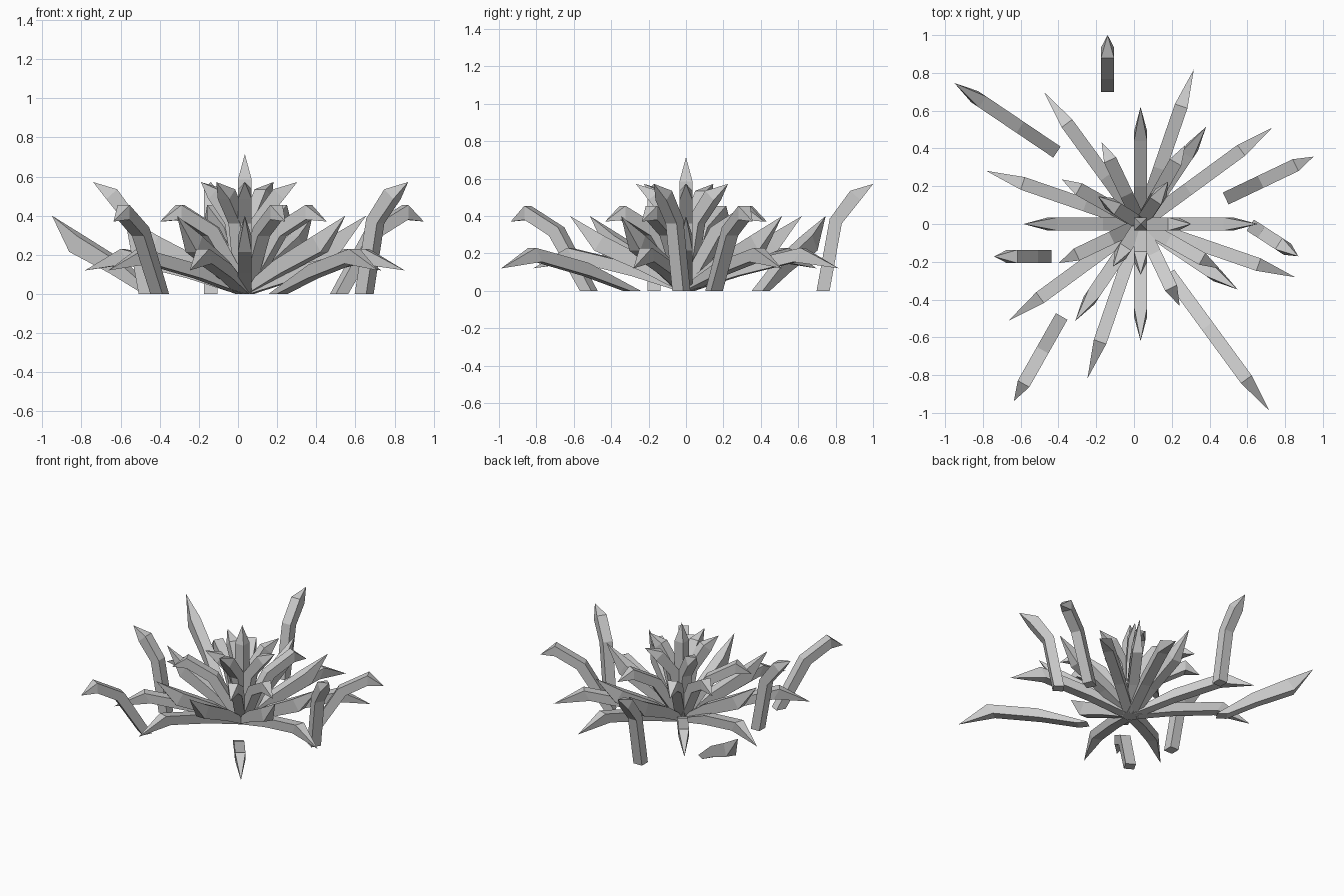
import bpy
import bmesh
from math import cos, sin, radians

if "Cube" in bpy.data.objects:
    bpy.data.objects.remove(bpy.data.objects["Cube"], do_unlink=True)

grey = bpy.data.materials.new("pale_grey")
grey.use_nodes = True
colour = (0.6, 0.6, 0.6, 1)
grey.diffuse_color = colour
grey.node_tree.nodes["Principled BSDF"].inputs["Base Color"].default_value = colour

HALF = 0.035          # half the width of a leaf
CENTRE = (0.035, 0)   # middle of the plant


def leaf(name, start, angle, inner, outer, tip):
    """Square-section leaf: inner and outer edges as (reach, height), ending in a point."""
    bm = bmesh.new()
    c, s = cos(radians(angle)), sin(radians(angle))

    def point(r, side, z):
        return bm.verts.new((start[0] + r * c - side * s, start[1] + r * s + side * c, z))

    rings = [[point(i[0], -HALF, i[1]), point(o[0], -HALF, o[1]),
              point(o[0], HALF, o[1]), point(i[0], HALF, i[1])]
             for i, o in zip(inner, outer)]
    bm.faces.new(rings[0])
    for low, high in zip(rings, rings[1:]):
        for k in range(4):
            n = (k + 1) % 4
            bm.faces.new((low[k], low[n], high[n], high[k]))
    end = point(tip[0], 0, tip[1])
    for k in range(4):
        bm.faces.new((rings[-1][k], rings[-1][(k + 1) % 4], end))
    bmesh.ops.recalc_face_normals(bm, faces=bm.faces)
    mesh = bpy.data.meshes.new(name)
    bm.to_mesh(mesh)
    bm.free()
    mesh.materials.append(grey)
    bpy.context.collection.objects.link(bpy.data.objects.new(name, mesh))


# Each layer: two angles repeated every quarter turn, edge profiles, tip,
# and the leaves that stand apart from the plant {index: start}
base_in, base_out = (-HALF, 0), (HALF, 0)
layers = {
    "low_leaf": ((36.2, 71),
                 [(0.31, 0.15), (0.66, 0.23)], [(0.30, 0.08), (0.62, 0.155)], (0.865, 0.12),
                 {6: (0.205, -0.29)}),
    "spreading_leaf": ((0, 56),
                       [(0.20, 0.17), (0.44, 0.295)], [(0.24, 0.105), (0.49, 0.215)], (0.62, 0.40),
                       {3: (-0.437, 0.40)}),
    "drooping_leaf": ((25.5, 60.5),
                      [(0.17, 0.34), (0.375, 0.455)], [(0.225, 0.295), (0.375, 0.38)], (0.48, 0.37),
                      {0: (0.517, 0.15), 5: (-0.40, -0.52)}),
    "upright_leaf": ((0, 57),
                     [(0.035, 0.385), (0.145, 0.535)], [(0.10, 0.36), (0.20, 0.485)], (0.268, 0.572),
                     {2: (-0.14, 0.733), 4: (-0.473, -0.172), 7: (0.645, -0.025)}),
}

for name, (angles, inner, outer, tip, apart) in layers.items():
    for i in range(8):
        angle = angles[i % 2] + 90 * (i // 2)
        label = f"separate_{name}_{i + 1}" if i in apart else f"{name}_{i + 1}"
        leaf(label, apart.get(i, CENTRE), angle, [base_in] + inner, [base_out] + outer, tip)

# Straight leaf in the middle
leaf("centre_leaf", CENTRE, 0, [base_in, (-HALF, 0.585)], [base_out, (HALF, 0.585)], (0, 0.715))
